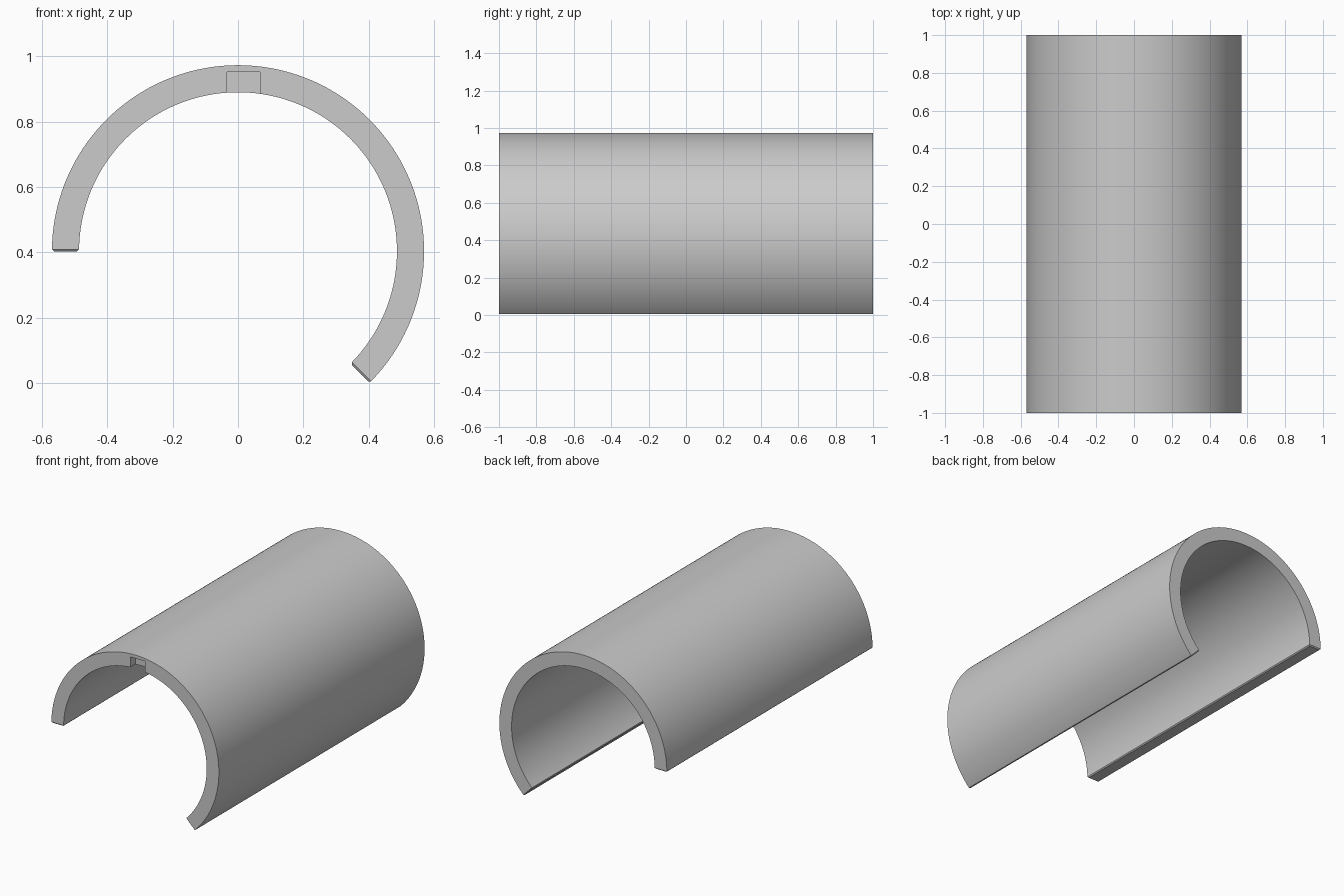
import bpy
import bmesh
import math
from mathutils import Vector

if "Cube" in bpy.data.objects:
    bpy.data.objects.remove(bpy.data.objects["Cube"], do_unlink=True)

OUTER, INNER, HALF_LENGTH = 0.57, 0.487, 1.0
CENTRE = Vector((0, 0, 0.403))
SWEEP = math.radians(225)
CHAMFER = 0.006

grey = bpy.data.materials.new("plain_grey")
grey.use_nodes = True
colour = (0.6, 0.6, 0.6, 1)
grey.diffuse_color = colour
grey.node_tree.nodes["Principled BSDF"].inputs["Base Color"].default_value = colour


def make_object(name, bm):
    bmesh.ops.recalc_face_normals(bm, faces=bm.faces)
    mesh = bpy.data.meshes.new(name)
    bm.to_mesh(mesh)
    bm.free()
    obj = bpy.data.objects.new(name, mesh)
    mesh.materials.append(grey)
    bpy.context.collection.objects.link(obj)
    return obj


# Open tube: the wall section swept from the left rim over the top
bm = bmesh.new()
corners = [(-OUTER, -HALF_LENGTH), (-INNER, -HALF_LENGTH),
           (-INNER, HALF_LENGTH), (-OUTER, HALF_LENGTH)]
verts = [bm.verts.new(CENTRE + Vector((x, y, 0))) for x, y in corners]
section = [bm.edges.new((verts[i], verts[(i + 1) % 4])) for i in range(4)]
swept = bmesh.ops.spin(bm, geom=verts + section, cent=CENTRE, axis=(0, 1, 0),
                       angle=SWEEP, steps=120)
last = [e for e in swept["geom_last"] if isinstance(e, bmesh.types.BMEdge)]
# Close both rims and chamfer their edges
for rim in (section, last):
    bmesh.ops.contextual_create(bm, geom=rim)
bmesh.ops.recalc_face_normals(bm, faces=bm.faces)
bmesh.ops.bevel(bm, geom=section + last, offset=CHAMFER, segments=1,
                affect='EDGES', profile=0.5)
tube = make_object("open_tube", bm)

# Shallow notch in the front end, open to the bore
bm = bmesh.new()
bmesh.ops.create_cube(bm, size=1)
bmesh.ops.scale(bm, vec=(0.1, 0.1, 0.153), verts=bm.verts)
bmesh.ops.translate(bm, vec=(0.017, -HALF_LENGTH, 0.876), verts=bm.verts)
cutter = make_object("notch_cutter", bm)
cutter.hide_render = True

notch = tube.modifiers.new("notch", 'BOOLEAN')
notch.operation = 'DIFFERENCE'
notch.solver = 'EXACT'
notch.object = cutter

bpy.ops.object.select_all(action='DESELECT')
tube.select_set(True)
bpy.context.view_layer.objects.active = tube
bpy.ops.object.modifier_apply(modifier=notch.name)
bpy.data.objects.remove(cutter, do_unlink=True)
bpy.ops.object.shade_smooth_by_angle(angle=math.radians(25))
